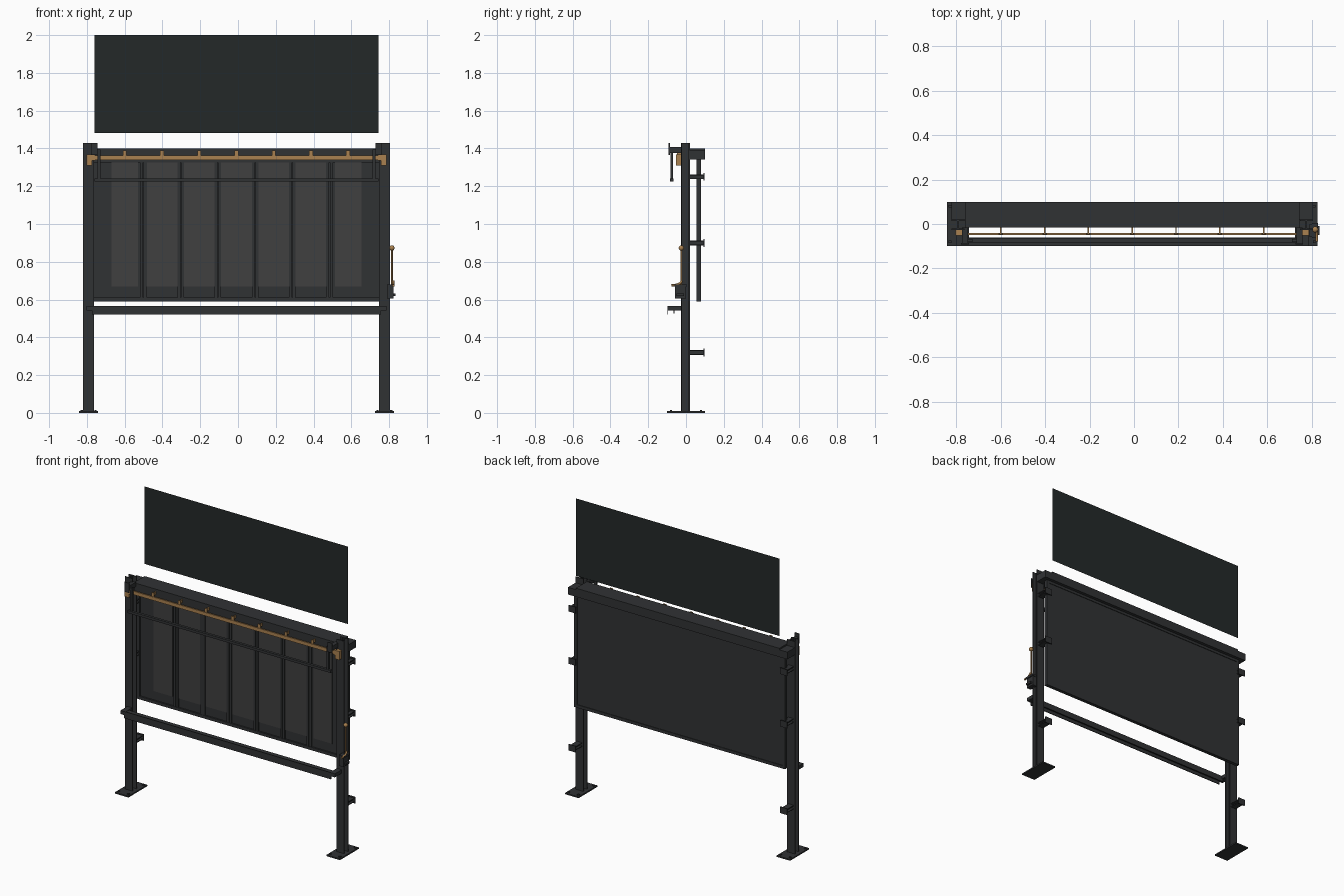
import bpy, bmesh, math
from mathutils import Vector

cube = bpy.data.objects.get("Cube")
if cube:
    bpy.data.objects.remove(cube, do_unlink=True)

CX = -0.008       # structure centre, shifted by the crank on the left post
POST_X = 0.783    # post distance from that centre
SIDES = (("right", -1), ("left", 1))


def material(name, rgb, metallic=0.0):
    m = bpy.data.materials.new(name)
    m.use_nodes = True
    m.diffuse_color = (*rgb, 1)
    bsdf = m.node_tree.nodes["Principled BSDF"]
    bsdf.inputs["Base Color"].default_value = (*rgb, 1)
    bsdf.inputs["Metallic"].default_value = metallic
    bsdf.inputs["Roughness"].default_value = 0.6
    return m


STEEL = material("dark_steel", (0.03, 0.032, 0.034))
BAY = material("grey_board", (0.05, 0.05, 0.05))
BRASS = material("brass", (0.40, 0.22, 0.08))
SCREEN = material("dark_screen", (0.017, 0.022, 0.022))


def finish(name, bm, mat):
    bmesh.ops.recalc_face_normals(bm, faces=bm.faces)
    mesh = bpy.data.meshes.new(name)
    bm.to_mesh(mesh)
    bm.free()
    mesh.materials.append(mat)
    obj = bpy.data.objects.new(name, mesh)
    bpy.context.collection.objects.link(obj)
    return obj


def boxes(name, mat, *ranges):
    """One object from boxes, each given as x, y and z ranges."""
    bm = bmesh.new()
    for r in ranges:
        new = bmesh.ops.create_cube(bm, size=1)["verts"]
        for v in new:
            v.co = Vector([(a + b) / 2 + c * (b - a) for (a, b), c in zip(r, v.co)])
    return finish(name, bm, mat)


def around(c, half):
    return (c - half, c + half)


def extrude(name, mat, points, axis, start, end):
    """Extrude a closed profile along x (given as y, z) or z (given as x, y)."""
    bm = bmesh.new()
    place = (lambda p: (start, *p)) if axis == "x" else (lambda p: (*p, start))
    face = bm.faces.new([bm.verts.new(place(p)) for p in points])
    out = bmesh.ops.extrude_face_region(bm, geom=[face])["geom"]
    step = Vector((end - start, 0, 0) if axis == "x" else (0, 0, end - start))
    bmesh.ops.translate(bm, vec=step, verts=[g for g in out if isinstance(g, bmesh.types.BMVert)])
    return finish(name, bm, mat)


def tube(name, mat, points, radius):
    curve = bpy.data.curves.new(name, "CURVE")
    curve.dimensions = "3D"
    curve.bevel_depth = radius
    curve.bevel_resolution = 2
    curve.use_fill_caps = True
    curve.materials.append(mat)
    spline = curve.splines.new("POLY")
    spline.points.add(len(points) - 1)
    for p, co in zip(spline.points, points):
        p.co = (*co, 1)
    obj = bpy.data.objects.new(name, curve)
    bpy.context.collection.objects.link(obj)
    return obj


# Posts with feet, rear brackets and front fittings
for side, s in SIDES:
    x = CX + s * POST_X
    w, f, b, t, web = 0.029, -0.026, 0.02, 0.006, 0.004
    section = [(x - w, f), (x + w, f), (x + w, f + t), (x + web, f + t),
               (x + web, b - t), (x + w, b - t), (x + w, b), (x - w, b),
               (x - w, b - t), (x - web, b - t), (x - web, f + t), (x - w, f + t)]
    extrude(f"{side}_post", STEEL, section, "z", 0.008, 1.43)
    boxes(f"{side}_base_plate", STEEL, (around(x, 0.05), (-0.1, 0.1), (0, 0.009)))
    boxes(f"{side}_base_bolts", STEEL,
          *[(around(x + i * 0.036, 0.006), around(j * 0.08, 0.006), (0.009, 0.016))
            for i in (-1, 1) for j in (-1, 1)])

    for label, z in (("lower", 0.32), ("middle", 0.90), ("upper", 1.25)):
        boxes(f"{side}_{label}_bracket", STEEL,
              (around(x, 0.004), (b, 0.095), around(z, 0.013)),
              (around(x, 0.02), (b, 0.095), (z + 0.008, z + 0.013)),
              (around(x, 0.02), (b, 0.095), (z - 0.013, z - 0.008)),
              (around(x, 0.026), (0.093, 0.099), around(z, 0.021)))

    boxes(f"{side}_rail_support", STEEL,
          (around(x - s * 0.008, 0.018), (-0.098, f), (0.542, 0.566)))

    # Top arm carrying the front hanger
    ax = CX + s * 0.752
    boxes(f"{side}_top_arm", STEEL,
          (around(ax, 0.014), (-0.088, -0.015), (1.377, 1.407)),
          (around(ax, 0.017), (-0.092, -0.086), (1.365, 1.43)))
    hx = CX + s * 0.727
    boxes(f"{side}_hanger", STEEL,
          (around(hx, 0.008), around(-0.075, 0.007), (1.225, 1.395)),
          (sorted((hx - s * 0.008, ax)), around(-0.075, 0.007), (1.38, 1.395)))

    # Brass rod holder on the post face
    boxes(f"{side}_rod_holder", BRASS,
          (around(x - s * 0.004, 0.015), (-0.052, f), (1.31, 1.367)),
          (around(x - s * 0.012, 0.023), (-0.052, -0.036), (1.335, 1.367)))

# Header beam: deep between the posts, shallower behind them
boxes("header_beam", STEEL,
      (around(CX, 0.753), (-0.015, 0.1), (1.342, 1.4)),
      (around(CX, 0.812), (0.02, 0.1), (1.342, 1.39)))

# Brass rod with its seven tabs
bay_centres = [CX + 0.197 * i for i in range(-3, 4)]
boxes("brass_rod", BRASS, (around(CX, 0.785), around(-0.045, 0.005), (1.339, 1.362)))
boxes("rod_tabs", BRASS,
      *[(around(x, 0.01), (-0.047, -0.042), (1.36, 1.388)) for x in bay_centres],
      *[(around(x, 0.003), (-0.047, -0.012), (1.365, 1.385)) for x in bay_centres])

# Hanging cross bar
boxes("hanging_bar", STEEL, (around(CX, 0.752), around(-0.075, 0.009), (1.224, 1.241)))

# Back board with rim, dividers and lighter bays
boxes("board_sheet", STEEL, (around(CX, 0.775), (0.066, 0.075), (0.592, 1.342)))
boxes("board_rim", STEEL,
      (around(CX, 0.78), (0.056, 0.079), (0.59, 0.61)),
      (around(CX, 0.78), (0.056, 0.079), (1.325, 1.342)),
      *[(around(CX + s * 0.77, 0.01), (0.056, 0.079), (0.59, 1.342)) for _, s in SIDES])
stiles = [CX + 0.197 * (i + 0.5) for i in range(-3, 3)]
boxes("board_dividers", STEEL,
      *[(around(x + k * 0.0095, 0.008), (0.058, 0.067), (0.61, 1.33))
        for x in stiles for k in (-1, 1)])
boxes("board_bays", BAY,
      *[(around(x, 0.07 if abs(x) > 0.55 else 0.081), (0.063, 0.067), (0.67, 1.33))
        for x in bay_centres])

# Lower front rail, a channel with a tall front lip
rail = [(-0.099, 0.522), (-0.094, 0.522), (-0.094, 0.543), (-0.065, 0.543),
        (-0.065, 0.525), (-0.06, 0.525), (-0.06, 0.563), (-0.094, 0.563),
        (-0.094, 0.567), (-0.099, 0.567)]
extrude("lower_rail", STEEL, rail, "x", CX - 0.765, CX + 0.765)
boxes("lower_rail_cap", STEEL, (around(CX, 0.79), (-0.097, -0.062), (0.55, 0.563)))

# Floating screen
bm = bmesh.new()
xs, zs = around(CX, 0.753), (1.482, 2.0)
corners = [(xs[0], zs[0]), (xs[1], zs[0]), (xs[1], zs[1]), (xs[0], zs[1])]
bm.faces.new([bm.verts.new((x, 0.099, z)) for x, z in corners])
finish("screen", bm, SCREEN)

# Crank and gearbox on the left post
boxes("crank_gearbox", STEEL,
      ((0.79, 0.822), (-0.058, 0.0), (0.605, 0.68)),
      ((0.80, 0.834), (-0.05, -0.01), (0.618, 0.632)),
      ((0.80, 0.828), (-0.062, 0.004), (0.668, 0.68)))
tube("crank_rod", BRASS, [(0.815, -0.025, 0.63), (0.815, -0.025, 0.87)], 0.005)
arc = [(0.822, -0.078 + 0.055 * math.sin(a), 0.70 - 0.025 * math.cos(a))
       for a in (math.pi / 2 * i / 6 for i in range(7))]
tube("crank_handle", BRASS, arc, 0.006)
bm = bmesh.new()
bmesh.ops.create_uvsphere(bm, u_segments=16, v_segments=10, radius=0.014)
bmesh.ops.translate(bm, vec=(0.815, -0.025, 0.873), verts=bm.verts)
ball = finish("crank_knob", bm, BRASS)
for poly in ball.data.polygons:
    poly.use_smooth = True
